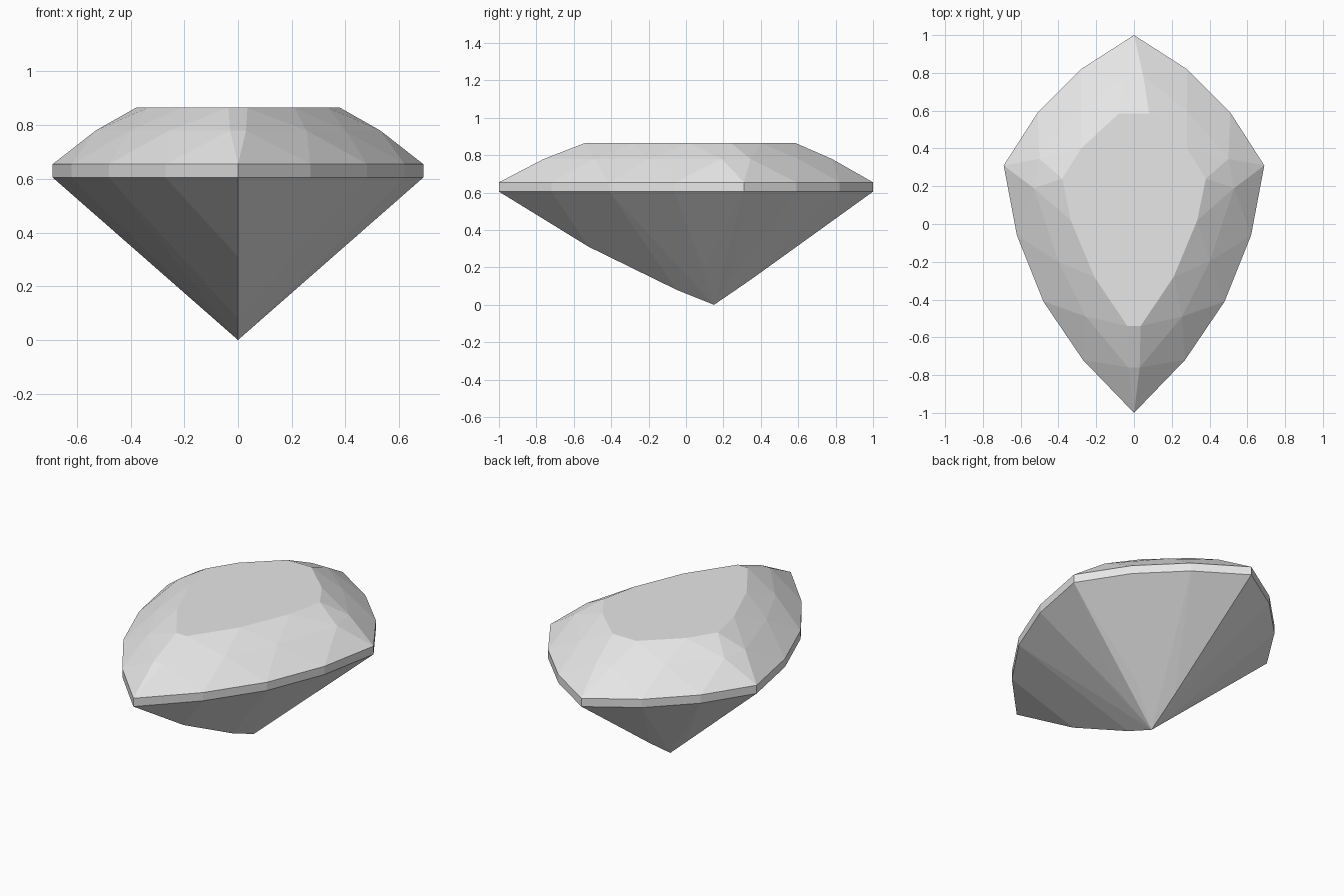
import bpy
import bmesh

cube = bpy.data.objects.get("Cube")
if cube:
    bpy.data.objects.remove(cube, do_unlink=True)

# Pale grey stone
stone = bpy.data.materials.new("pale_grey_stone")
stone.use_nodes = True
grey = (0.8, 0.8, 0.8, 1)
stone.diffuse_color = grey
stone.node_tree.nodes["Principled BSDF"].inputs["Base Color"].default_value = grey

GIRDLE_LOW, GIRDLE_HIGH = 0.605, 0.655
STAR_HEIGHT, TABLE_HEIGHT = 0.78, 0.865

# Half outlines, from the back point round the left side to the front point
girdle_half = [(0, 1), (.28, .82), (.51, .59), (.69, .31),
               (.62, -.06), (.48, -.41), (.27, -.72), (0, -1)]
star_half = [(.05, .78), (.28, .6), (.5, .345), (.53, .19),
             (.4, -.2), (.255, -.49), (.03, -.76)]
table_half = [(.08, .585), (.28, .4), (.38, .24),
              (.335, .02), (.21, -.28), (.035, -.54)]
# Culet, keel and side points of the lower half
pavilion_half = [(0, .15, 0), (0, .35, .137), (0, -.05, .08), (0, -.52, .31),
                 (.2, .1, .19), (.19, .25, .19)]


def at_height(outline, z):
    return [(x, y, z) for x, y in outline]


def faceted_shell(name, half_points, open_heights):
    """Wrap mirrored points in flat facets and open the hidden caps."""
    points = set(half_points) | {(-x, y, z) for x, y, z in half_points if x}
    bm = bmesh.new()
    for p in sorted(points):
        bm.verts.new(p)
    hull = bmesh.ops.convex_hull(bm, input=bm.verts[:])
    spare = [v for v in hull["geom_interior"]
             if isinstance(v, bmesh.types.BMVert) and v.is_valid]
    if spare:
        bmesh.ops.delete(bm, geom=spare, context='VERTS')
    bmesh.ops.recalc_face_normals(bm, faces=bm.faces[:])
    caps = [f for f in bm.faces
            if any(all(abs(v.co.z - z) < 0.0001 for v in f.verts) for z in open_heights)]
    bmesh.ops.delete(bm, geom=caps, context='FACES')
    # Merge coplanar triangles into whole facets
    bmesh.ops.dissolve_limit(bm, angle_limit=0.01, verts=bm.verts[:], edges=bm.edges[:])
    mesh = bpy.data.meshes.new(name)
    bm.to_mesh(mesh)
    bm.free()
    mesh.materials.append(stone)
    obj = bpy.data.objects.new(name, mesh)
    bpy.context.collection.objects.link(obj)
    return obj


rim_low = at_height(girdle_half, GIRDLE_LOW)
rim_high = at_height(girdle_half, GIRDLE_HIGH)

# Crown with its flat table, upright girdle band, and pointed pavilion
faceted_shell("crown", rim_high + at_height(star_half, STAR_HEIGHT)
              + at_height(table_half, TABLE_HEIGHT), [GIRDLE_HIGH])
faceted_shell("girdle", rim_low + rim_high, [GIRDLE_LOW, GIRDLE_HIGH])
faceted_shell("pavilion", rim_low + pavilion_half, [GIRDLE_LOW])
